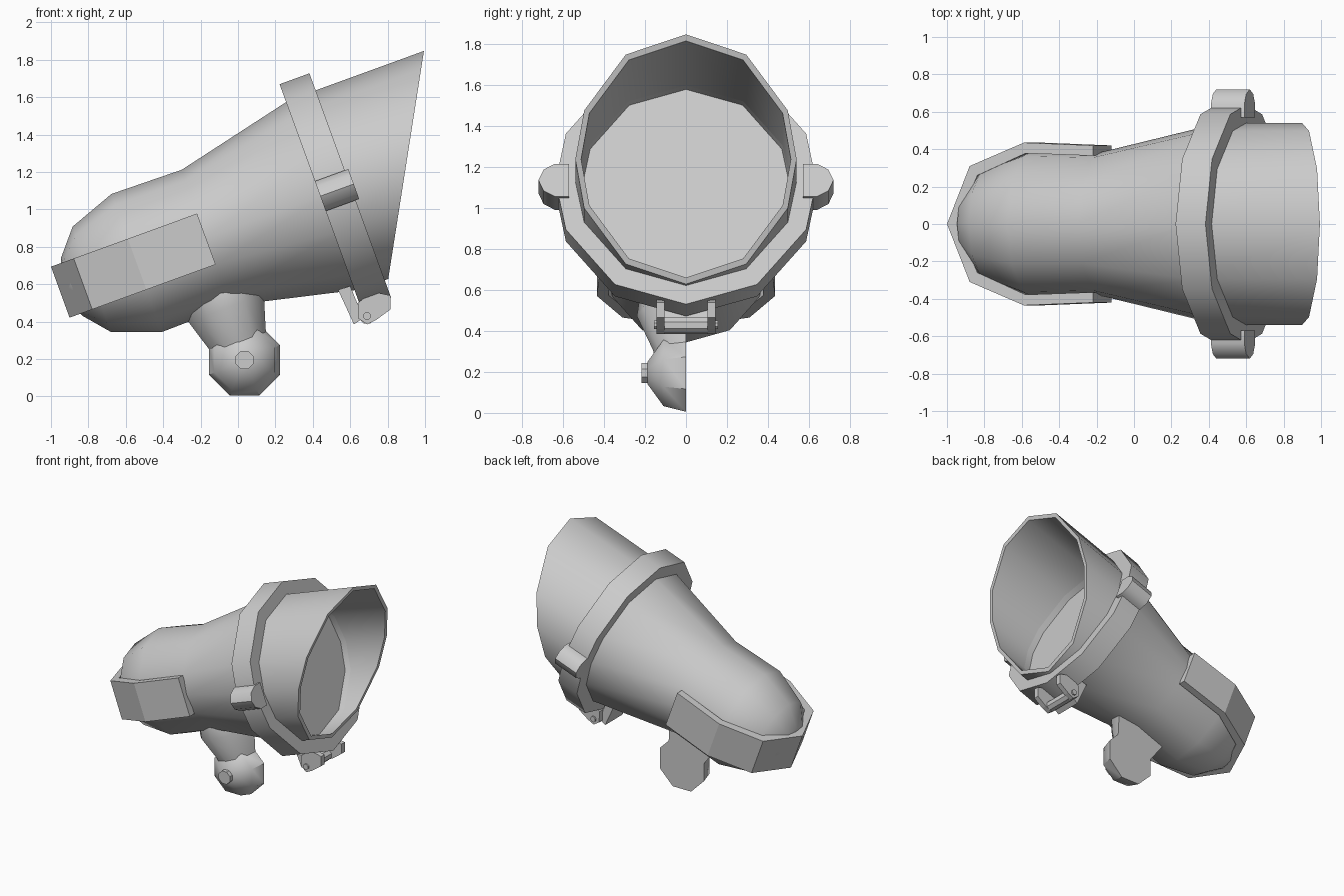
import bpy, bmesh
from math import sin, cos, pi, radians
from mathutils import Matrix, Vector

cube = bpy.data.objects.get("Cube")
if cube:
    bpy.data.objects.remove(cube, do_unlink=True)

grey = bpy.data.materials.new("light_grey")
grey.use_nodes = True
grey.diffuse_color = (0.6, 0.6, 0.6, 1)
grey.node_tree.nodes["Principled BSDF"].inputs["Base Color"].default_value = (0.6, 0.6, 0.6, 1)

# Lamp frame: local x runs along the beam, tilted up from the ground
TILT = Matrix.Translation((0.52, 0, 1.10)) @ Matrix.Rotation(radians(-20), 4, 'Y')
FLAT = Matrix.Identity(4)
HALF = [0, 33, 67, 90, 113, 147, 180]
ANGLES = [radians(a) for a in HALF + [360 - a for a in HALF[-2:0:-1]]]


def loft(name, loops, matrix=TILT, cyclic=False, smooth=True):
    """Skin a row of matching closed loops, capped unless cyclic."""
    bm = bmesh.new()
    rows = [[bm.verts.new(matrix @ Vector(p)) for p in loop] for loop in loops]
    pairs = list(zip(rows, rows[1:]))
    if cyclic:
        pairs.append((rows[-1], rows[0]))
    else:
        bm.faces.new(rows[0])
        bm.faces.new(rows[-1])
    for a, b in pairs:
        for i in range(len(a)):
            j = (i + 1) % len(a)
            bm.faces.new((a[i], a[j], b[j], b[i]))
    bmesh.ops.recalc_face_normals(bm, faces=bm.faces)
    mesh = bpy.data.meshes.new(name)
    bm.to_mesh(mesh)
    bm.free()
    mesh.materials.append(grey)
    ob = bpy.data.objects.new(name, mesh)
    bpy.context.collection.objects.link(ob)
    if smooth:
        bpy.ops.object.select_all(action='DESELECT')
        ob.select_set(True)
        bpy.context.view_layer.objects.active = ob
        bpy.ops.object.shade_smooth_by_angle(angle=radians(40))
    return ob


def round_loop(x, r):
    return [(x, r * sin(a), r * cos(a)) for a in ANGLES]


def mouth_loop(r):
    # slanted cut at the open end of the hood
    return [(0.403 + 0.552 * r * cos(a), r * sin(a), r * cos(a)) for a in ANGLES]


def side_plate(name, pts, y0, y1):
    return loft(name, [[(x, y, z) for x, z in pts] for y in (y0, y1)], FLAT, smooth=False)


def octagon(y, r, cx=0.035, cz=0.195):
    steps = [(i + 0.5) * pi / 4 for i in range(8)]
    return [(cx + r * cos(a), y, cz + r * sin(a)) for a in steps]


# Lamp housing with rounded rear
loft("housing", [round_loop(x, r) for x, r in (
    (-1.54, 0.06), (-1.5, 0.165), (-1.385, 0.3), (-1.13, 0.393),
    (-0.733, 0.386), (-0.02, 0.55))])

# Clamp ring, lens and hood
loft("clamp_ring", [round_loop(x, r) for x, r in (
    (-0.085, 0.5), (-0.085, 0.637), (0.085, 0.637), (0.085, 0.515))], cyclic=True)
loft("lens", [round_loop(-0.01, 0.515), round_loop(0.005, 0.515)])
loft("hood", [round_loop(0, 0.54), mouth_loop(0.54), mouth_loop(0.512),
              round_loop(0, 0.512)], cyclic=True)

# Side lugs on the clamp ring
lug = [(0.57, 0.085), (0.64, 0.085), (0.695, 0.055), (0.72, 0),
       (0.695, -0.055), (0.64, -0.085), (0.57, -0.085)]
for side, s in (("left", 1), ("right", -1)):
    loft(side + "_lug", [[(x, s * y, z) for y, z in lug] for x in (-0.085, 0.105)])

# Strap bent around the rear of the housing
outer = [(-0.736, 0.42), (-1.13, 0.435), (-1.438, 0.31), (-1.567, 0)]
inner = [(-0.736, 0.365), (-1.12, 0.378), (-1.395, 0.26), (-1.51, 0)]
strap = outer + [(x, -y) for x, y in outer[-2::-1]]
strap += [(x, -y) for x, y in inner[:-1]] + inner[::-1]
loft("rear_strap", [[(x, y, z) for x, y in strap] for z in (-0.152, 0.138)], smooth=False)

# Half-round foot: neck, domed end and knob, flat on the back
loft("foot_neck", [[(-0.763 + w * cos(i * pi / 6), -d * sin(i * pi / 6), z) for i in range(7)]
                   for z, w, d in ((-0.69, 0.15, 0.15), (-0.569, 0.16, 0.16),
                                   (-0.39, 0.215, 0.24), (-0.29, 0.2, 0.225))])
loft("foot_dome", [octagon(y, r) for y, r in (
    (0, 0.205), (-0.11, 0.175), (-0.187, 0.06))], FLAT)
loft("foot_knob", [octagon(-0.17, 0.052), octagon(-0.218, 0.052)], FLAT)

# Hinge under the clamp ring
fork = [(0.64, 0.5), (0.72, 0.56), (0.815, 0.54), (0.815, 0.465), (0.74, 0.41),
        (0.69, 0.385), (0.645, 0.415)]
for side, s in (("left", 1), ("right", -1)):
    side_plate(side + "_hinge_plate", fork, s * 0.105, s * 0.145)
side_plate("hinge_arm", [(0.535, 0.57), (0.6, 0.59), (0.67, 0.42), (0.62, 0.385)], -0.105, 0.105)
loft("hinge_barrel", [octagon(y, 0.042, 0.69, 0.428) for y in (-0.108, 0.108)], FLAT)
loft("hinge_pin", [octagon(y, 0.022, 0.69, 0.43) for y in (-0.157, 0.157)], FLAT)
